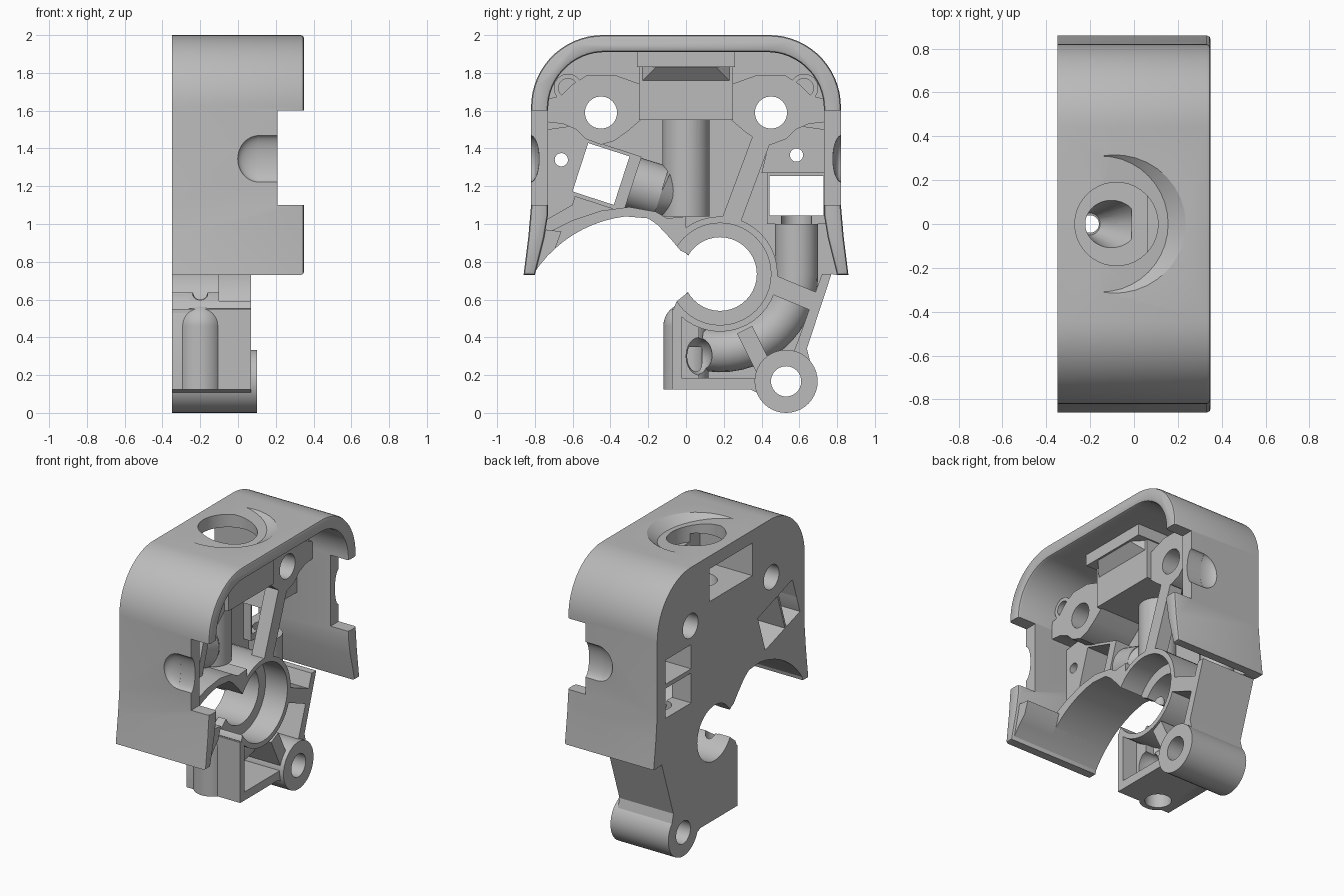
import bpy, bmesh, math
from mathutils import Vector, Matrix

if "Cube" in bpy.data.objects:
    bpy.data.objects.remove(bpy.data.objects["Cube"])

grey = bpy.data.materials.new("plain_grey")
grey.use_nodes = True
grey.diffuse_color = (0.5, 0.5, 0.5, 1)
grey.node_tree.nodes["Principled BSDF"].inputs["Base Color"].default_value = (0.5, 0.5, 0.5, 1)
BACK, MATE = -0.35, 0.07
parts = []


def finish(name, bm, keep):
    bmesh.ops.recalc_face_normals(bm, faces=bm.faces)
    mesh = bpy.data.meshes.new(name)
    bm.to_mesh(mesh)
    bm.free()
    mesh.materials.append(grey)
    ob = bpy.data.objects.new(name, mesh)
    bpy.context.collection.objects.link(ob)
    if keep:
        parts.append(ob)
    else:
        ob.hide_render = True
    return ob


def prism(name, pts, x0=BACK, x1=MATE, keep=True, bevel=0):
    """Side profile of (y, z) points, extruded along x."""
    bm = bmesh.new()
    face = bm.faces.new([bm.verts.new((x0, y, z)) for y, z in pts])
    out = bmesh.ops.extrude_face_region(bm, geom=[face])
    bmesh.ops.translate(bm, vec=(x1 - x0, 0, 0),
                        verts=[v for v in out["geom"] if isinstance(v, bmesh.types.BMVert)])
    if bevel:
        rim = [e for e in bm.edges if all(abs(v.co.x - x1) < 1e-5 for v in e.verts)]
        bmesh.ops.bevel(bm, geom=rim, offset=bevel, segments=2, profile=0.5, affect='EDGES')
    return finish(name, bm, keep)


def rod(name, a, b, r1, r2=None, keep=True):
    """Round bar or cone from a to b."""
    a, b = Vector(a), Vector(b)
    bm = bmesh.new()
    turn = (b - a).to_track_quat('Z', 'Y').to_matrix().to_4x4()
    bmesh.ops.create_cone(bm, cap_ends=True, segments=40, radius1=r1,
                          radius2=r1 if r2 is None else r2, depth=(b - a).length,
                          matrix=Matrix.Translation((a + b) / 2) @ turn)
    return finish(name, bm, keep)


def disc(name, y, z, r, x0=BACK, x1=MATE, keep=True):
    return rod(name, (x0, y, z), (x1, y, z), r, keep=keep)


def rect(y, z, w, h, angle=0):
    c, s = math.cos(angle), math.sin(angle)
    corners = [(-w / 2, -h / 2), (w / 2, -h / 2), (w / 2, h / 2), (-w / 2, h / 2)]
    return [(y + c * u - s * v, z + s * u + c * v) for u, v in corners]


def bar(name, a, b, width, x0=BACK):
    d = Vector((b[0] - a[0], b[1] - a[1]))
    return prism(name, rect((a[0] + b[0]) / 2, (a[1] + b[1]) / 2, d.length, width,
                            math.atan2(d.y, d.x)), x0)


def ball(name, at, r, scale=(1, 1, 1), keep=True):
    bm = bmesh.new()
    bmesh.ops.create_uvsphere(bm, u_segments=40, v_segments=20, radius=r,
                              matrix=Matrix.Translation(at) @ Matrix.Diagonal((*scale, 1)))
    return finish(name, bm, keep)


def cut(targets, cutters):
    for ob in targets:
        for c in cutters:
            mod = ob.modifiers.new("cut", 'BOOLEAN')
            mod.operation, mod.solver, mod.object = 'DIFFERENCE', 'EXACT', c
        dg = bpy.context.evaluated_depsgraph_get()
        mesh = bpy.data.meshes.new_from_object(ob.evaluated_get(dg))
        ob.modifiers.clear()
        ob.data = mesh
    for c in cutters:
        bpy.data.objects.remove(c)


def mirrored(pts):
    return [(-y, z) for y, z in reversed(pts)]


def arc(cy, cz, r, start, end, step):
    return [(cy + r * math.cos(math.radians(t)), cz + r * math.sin(math.radians(t)))
            for t in range(start, end, step)]


# Arched outer shell, with side notches and finger dimples
outer = [(0.86, 0.73), (0.835, 0.93), (0.82, 1.1)] + arc(0.44, 1.62, 0.38, 0, 91, 6)
inner = [(0.8, 0.73), (0.75, 0.93), (0.73, 1.05)] + arc(0.43, 1.61, 0.3, 0, 91, 6)
outer_arch, inner_arch = outer + mirrored(outer), inner + mirrored(inner)
shell = prism("outer_shell", outer_arch + inner_arch[::-1], BACK, 0.35, bevel=0.018)
cutters = [prism("notch", rect(0, 1.35, 2, 0.5), 0.21, 0.5, False)]
for s in (-1, 1):
    dimple = disc("dimple", 0, 0, 0.125, 0.1, 0.3, False)
    dimple.data.transform(Matrix.Translation((0, s * 0.825, 1.345)) @ Matrix.Diagonal((1, 0.38, 1, 1)))
    cutters += [dimple, ball("dimple_end", (0.11, s * 0.825, 1.345), 0.125, (0.9, 0.38, 0.99), False)]
cut([shell], cutters)

# Back plate with the hanging arm
sweep = arc(-0.24, 0.37, 0.675, 147, 95, -5)
nose = [(-0.2, 1.03), (-0.15, 0.995), (-0.08, 0.92), (-0.03, 0.86), (0, 0.845)]
jaw = [(0, 0.63), (-0.05, 0.59), (-0.075, 0.53)]
arm = [(-0.075, 0.125), (0.34, 0.125), (0.39, 0.1), (0.53, 0.15), (0.66, 0.26), (0.64, 0.34), (0.77, 0.735)]
prism("back_plate", sweep + nose + [(0.1, 0.74)] + jaw + arm + inner_arch, BACK, -0.26)

# Arch wall below the inside, and the flared tip
top_line = [(0, 1.04), (-0.1, 1.03), (-0.16, 1.065), (-0.3, 1.09), (-0.45, 1.07), (-0.6, 1.02), (-0.74, 0.95)]
prism("arch_wall", sweep + nose + top_line)
prism("arch_tip", sweep[:4] + [(-0.66, 0.96), (-0.74, 0.97), (-0.79, 0.9)], BACK, 0.33)

# Bearing ring, stepped inside and open to the front
ring = disc("bearing_ring", 0.18, 0.735, 0.305)
gap = [(0.18, 0.735)] + nose[::-1] + [(-0.4, 0.9), (-0.4, 0.45), (-0.075, 0.45)] + jaw[::-1]
cut([ring], [prism("gap", gap, -0.5, 0.5, False)])

# Arm walls, ribs and pivot boss
bar("arm_front_wall", (-0.05, 0.125), (-0.05, 0.55), 0.05)
bar("arm_bottom_wall", (-0.075, 0.155), (0.42, 0.155), 0.06)
prism("arm_rear_wall", [(0.77, 0.735), (0.72, 0.735), (0.585, 0.36), (0.52, 0.2), (0.66, 0.26), (0.64, 0.34)])
prism("arm_corner_wall", [(0.34, 0.125), (0.39, 0.1), (0.5, 0.1), (0.5, 0.3), (0.42, 0.26), (0.37, 0.185)])
prism("arm_feed_block", rect(0, 0.32, 0.14, 0.38), BACK, -0.04)
bar("upper_arm_rib", (0.46, 0.68), (0.7, 0.58), 0.1)
bar("lower_arm_rib", (0.31, 0.44), (0.42, 0.22), 0.09)
bar("ring_brace", (0.4, 1.45), (0.24, 1.02), 0.1, -0.03)
disc("pivot_boss", 0.53, 0.167, 0.167, BACK, 0.1)

# Screw bosses in the upper corners and raised pads
lobe = [(0.24, 1.55), (0.31, 1.49), (0.38, 1.44), (0.45, 1.42), (0.53, 1.45), (0.58, 1.5), (0.65, 1.53),
        (0.74, 1.54), (0.74, 1.66), (0.66, 1.68), (0.6, 1.74), (0.52, 1.79), (0.38, 1.79), (0.24, 1.74)]
prism("rear_screw_boss", lobe)
prism("front_screw_boss", mirrored(lobe))
prism("rear_pad", [(0.4, 1.27), (0.74, 1.27), (0.74, 1.5), (0.6, 1.52), (0.44, 1.43)], BACK, -0.05)
prism("front_pad", [(-0.74, 1.02), (-0.6, 1.1), (-0.5, 1.43), (-0.6, 1.52), (-0.74, 1.5)], BACK, -0.05)
for s in (-1, 1):
    pin = disc("corner_pin", s * 0.625, 1.72, 0.075, BACK, MATE)
    cut([pin], [disc("pin_hole", s * 0.625, 1.72, 0.05, 0, 0.2, False)])

# Upper connector housing with an overhanging, sloping hood
prism("connector_housing", rect(0, 1.69, 0.5, 0.28), BACK, 0.1)
prism("housing_roof", rect(0, 1.875, 0.52, 0.09), BACK, 0.18)
bm = bmesh.new()
for x, y, z in ((0.09, 0.24, 1.75), (0.175, 0.15, 1.84), (0.09, 0.24, 1.84)):
    for s in (-1, 1):
        bm.verts.new((x, s * y, z))
bmesh.ops.convex_hull(bm, input=bm.verts)
finish("housing_hood", bm, True)

# Window frames
TILT = math.radians(-18)
prism("front_window_frame", rect(-0.44, 1.26, 0.33, 0.31, TILT), BACK, -0.05)
prism("rear_window_frame", rect(0.585, 1.14, 0.31, 0.28), BACK, -0.2)

# Cable and feed tubes
AX = -0.2
rod("feed_tube", (AX, 0, 1.04), (AX, 0, 1.6), 0.125)
rod("front_tube", (AX, -0.42, 1.26), (AX, -0.13, 1.17), 0.14)
rod("front_tube_taper", (AX, -0.13, 1.17), (AX, 0.0, 1.11), 0.14, 0.06)
rod("lower_feed_tube", (AX, 0, 0.125), (AX, 0, 0.46), 0.12)
ball("lower_feed_cap", (AX, 0, 0.46), 0.12)
path = [(0.585, 1.0), (0.585, 0.85)] + arc(0.18, 0.735, 0.405, 0, -106, -7)
curve = bpy.data.curves.new("curved_tube", 'CURVE')
curve.dimensions, curve.bevel_depth, curve.bevel_resolution, curve.use_fill_caps = '3D', 0.115, 8, True
spline = curve.splines.new('POLY')
spline.points.add(len(path) - 1)
for p, (y, z) in zip(spline.points, path):
    p.co = (AX, y, z, 1)
helper = bpy.data.objects.new("tube_helper", curve)
bpy.context.collection.objects.link(helper)
bm = bmesh.new()
bm.from_mesh(bpy.data.meshes.new_from_object(helper.evaluated_get(bpy.context.evaluated_depsgraph_get())))
bmesh.ops.remove_doubles(bm, verts=bm.verts, dist=1e-5)
bpy.data.objects.remove(helper)
finish("curved_tube", bm, True)

# Openings shared by all parts
bore = [disc("bore", 0.18, 0.735, 0.195, -0.5, 0.5, False),
        disc("bore_step", 0.18, 0.735, 0.27, -0.1, 0.5, False),
        disc("pivot_hole", 0.53, 0.167, 0.08, -0.5, 0.5, False)]
windows = [prism("front_window", rect(-0.45, 1.265, 0.23, 0.27, TILT), -0.5, 0.2, False),
           prism("front_pocket", rect(-0.65, 1.33, 0.16, 0.27, TILT), -0.5, -0.12, False),
           prism("rear_window", rect(0.585, 1.15, 0.285, 0.21), -0.5, 0.2, False),
           prism("rear_pocket", rect(0.585, 1.37, 0.285, 0.17), -0.5, -0.12, False),
           prism("connector_pocket", rect(0, 1.795, 0.48, 0.23), -0.5, 0.06, False)]
screws = []
for s, small in ((-1, (-0.66, 1.34)), (1, (0.585, 1.365))):
    screws += [disc("screw_hole", s * 0.45, 1.59, 0.085, -0.5, 0.5, False),
               disc("pad_hole", *small, 0.035, -0.5, 0.5, False)]
feed = [rod("feed_hole", (AX, 0, 0.3), (AX, 0, 1.65), 0.04, keep=False),
        rod("feed_exit", (AX, 0, 0.05), (AX, 0, 0.35), 0.085, keep=False),
        rod("feed_funnel", (-0.1, 0, 1.72), (AX, 0, 1.5), 0.12, 0.05, False),
        rod("tube_mouth", (AX, 0.585, 1.1), (AX, 0.585, 0.8), 0.08, keep=False),
        rod("top_hole", (-0.08, 0, 1.85), (-0.08, 0, 2.2), 0.19, keep=False),
        rod("top_dish", (-0.15, 0, 2), (-0.1, 0, 2.3), 0.31, 0.65, False),
        ball("arm_slot", (-0.06, 0.07, 0.3), 0.1, (1.4, 0.7, 1), False)]
cut(parts, bore + windows + screws + feed)

for ob in parts:
    ob.select_set(True)
bpy.context.view_layer.objects.active = parts[0]
bpy.ops.object.shade_smooth_by_angle(angle=math.radians(30))
